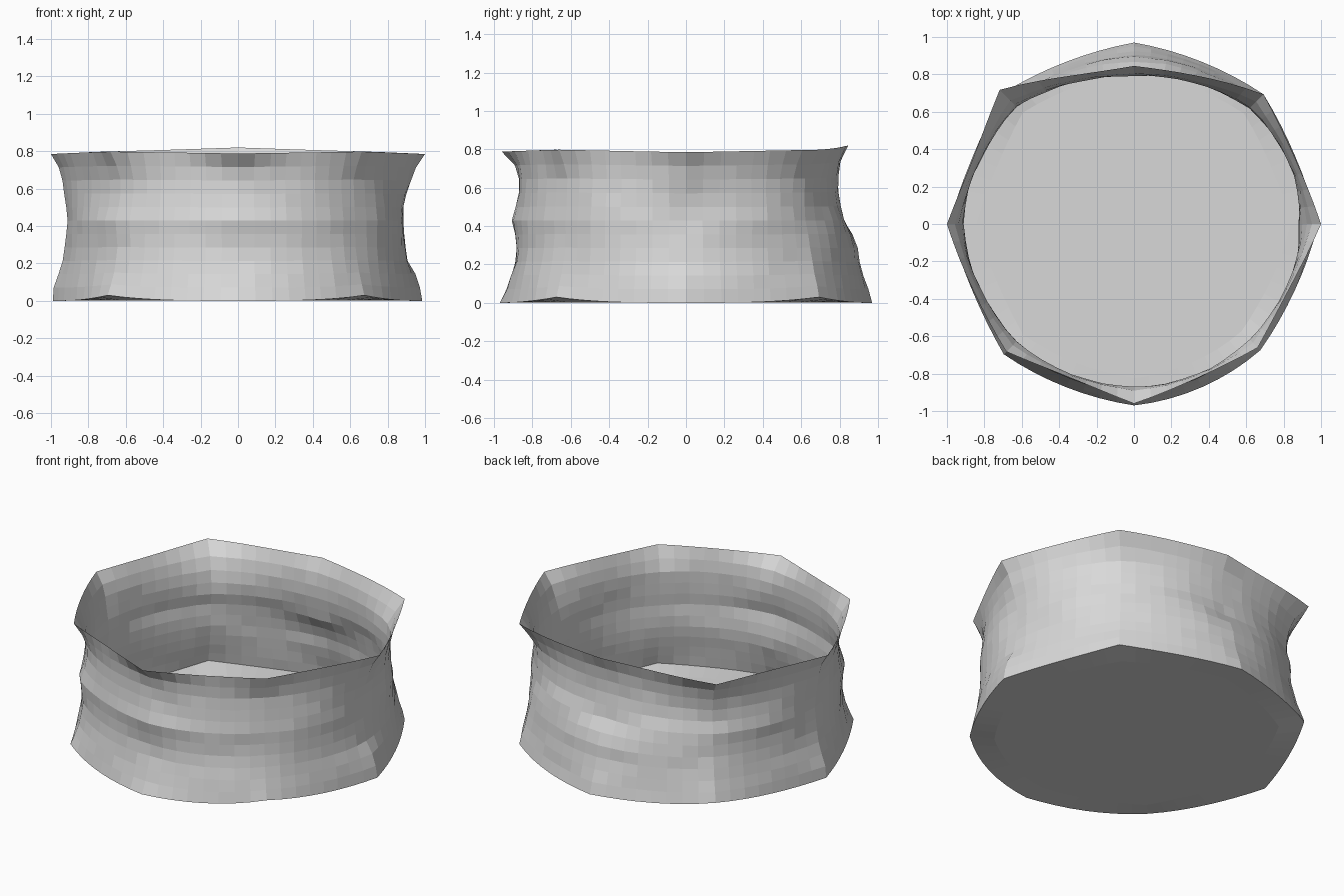
import bpy, bmesh, math, random

random.seed(4)
cube = bpy.data.objects.get("Cube")
if cube:
    bpy.data.objects.remove(cube, do_unlink=True)

SEGMENTS, ROWS, TOP = 64, 11, 0.785

# Radius profiles from base to rim: one per corner and per side of the octagon
HEIGHTS = [0, .1, .21, .32, .42, .53, .64, .71, .785]
east = [.985, .97, .91, .89, .88, .885, .925, .95, 1]
west = [.99, .98, .935, .92, .91, .92, .94, .955, 1]
back = [.97, .94, .905, .89, .82, .795, .79, .8, .845]
front = [.97, .925, .89, .88, .91, .875, .87, .885, .96]
back_east = [.98, .96, .93, .91, .88, .87, .88, .92, .98]
back_west = [.99, .96, .93, .91, .91, .88, .9, .93, 1.015]
front_west = [.985, .95, .92, .91, .93, .89, .89, .915, .965]
front_east = [.955, .93, .9, .885, .89, .88, .875, .895, .935]
side_panel = [.935, .925, .905, .895, .905, .89, .89, .905, .93]
east_panel = [.93, .92, .9, .89, .895, .885, .88, .885, .9]
back_panel = [.94, .92, .9, .89, .86, .82, .82, .83, .86]
front_panel = [.945, .925, .9, .885, .895, .875, .87, .875, .89]

corners = [east, back_east, back, back_west, west, front_west, front, front_east]
panels = [side_panel, back_panel, back_panel, side_panel,
          side_panel, front_panel, front_panel, east_panel]
rim_rise = [0, .013, .035, .013, 0, .013, .003, .013]


def sample(profile, z):
    """Radius of a profile at a height."""
    i = 0
    while i < len(HEIGHTS) - 2 and z > HEIGHTS[i + 1]:
        i += 1
    t = (z - HEIGHTS[i]) / (HEIGHTS[i + 1] - HEIGHTS[i])
    return profile[i] + (profile[i + 1] - profile[i]) * t


def wall_point(step, row):
    """Point on the wall: a bowed panel between two sharp corners."""
    turn = step * 8 / SEGMENTS
    here = int(turn)
    after = (here + 1) % 8
    u = 2 * (turn - here) - 1
    level = row / ROWS
    z = TOP * level
    start, mid, end = (sample(p, z) for p in (corners[here], panels[here], corners[after]))
    r = mid + (end - start) / 2 * u + ((start + end) / 2 - mid) * u * u
    if 0 < row < ROWS:
        r += random.uniform(-.003, .003)
    # Diagonal corners lift off the ground; the rim rises between corners
    diagonal = (1 - u) / 2 if here % 2 else (1 + u) / 2
    lift = .03 * diagonal ** 3 * (1 - level) ** 6
    rise = rim_rise[here] * (1 - u) / 2 + rim_rise[after] * (1 + u) / 2
    a = math.tau * step / SEGMENTS
    return r * math.cos(a), r * math.sin(a), z + lift + rise * level ** 4


def finish(bm, name, material):
    bmesh.ops.recalc_face_normals(bm, faces=bm.faces)
    mesh = bpy.data.meshes.new(name)
    bm.to_mesh(mesh)
    bm.free()
    mesh.materials.append(material)
    obj = bpy.data.objects.new(name, mesh)
    bpy.context.collection.objects.link(obj)


COLOUR = (.69, .69, .69, 1)
grey = bpy.data.materials.new("plain_grey")
grey.use_nodes = True
grey.diffuse_color = COLOUR
grey.node_tree.nodes["Principled BSDF"].inputs["Base Color"].default_value = COLOUR

# Thin open tub: rippled wall and flat floor in one sheet
bm = bmesh.new()
rings = [[bm.verts.new(wall_point(s, r)) for s in range(SEGMENTS)] for r in range(ROWS + 1)]
floor_ring = [bm.verts.new((v.co.x * .85, v.co.y * .85, .003)) for v in rings[0]]
rings.insert(0, floor_ring)
for low, high in zip(rings, rings[1:]):
    for s in range(SEGMENTS):
        n = (s + 1) % SEGMENTS
        bm.faces.new((low[s], low[n], high[n], high[s]))
bm.faces.new(floor_ring)
finish(bm, "tub_shell", grey)
